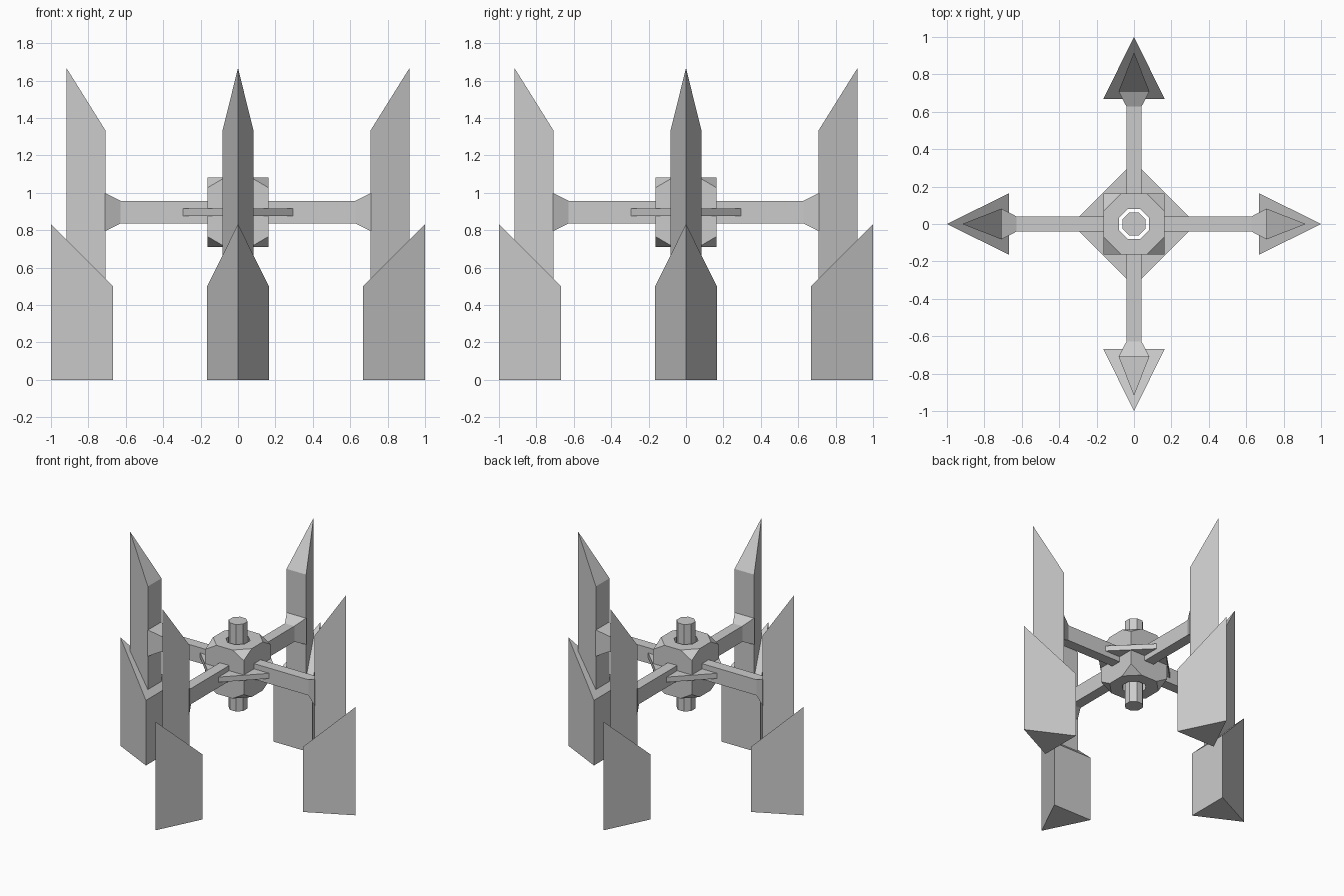
import bpy, bmesh
from math import cos, sin, pi
from mathutils import Matrix

if "Cube" in bpy.data.objects:
    bpy.data.objects.remove(bpy.data.objects["Cube"])

MID = 0.897  # height of the hub centre


def make(name, bm):
    bmesh.ops.recalc_face_normals(bm, faces=bm.faces[:])
    me = bpy.data.meshes.new(name)
    bm.to_mesh(me)
    bm.free()
    ob = bpy.data.objects.new(name, me)
    bpy.context.collection.objects.link(ob)
    return ob


def loft(name, rings, turn=0.0, closed=False):
    """Skin between rings of points; cap the ends or close the loop."""
    bm = bmesh.new()
    loops = [[bm.verts.new(p) for p in ring] for ring in rings]
    n = len(loops[0])
    pairs = list(zip(loops, loops[1:]))
    if closed:
        pairs.append((loops[-1], loops[0]))
    for a, b in pairs:
        for i in range(n):
            j = (i + 1) % n
            bm.faces.new((a[i], a[j], b[j], b[i]))
    if not closed:
        bm.faces.new(loops[0])
        bm.faces.new(loops[-1])
    bm.transform(Matrix.Rotation(turn, 4, 'Z'))
    return make(name, bm)


def blade(name, tip, base, half, z0, z_tip, z_base, turn):
    """Triangular fin, sharp edge outward, with a slanted top."""
    plan = [(tip, 0), (base, half), (base, -half)]
    tops = [z_tip, z_base, z_base]
    loft(name, [[(x, y, z0) for x, y in plan],
                [(x, y, z) for (x, y), z in zip(plan, tops)]], turn)


def rect(x, w, h):
    return [(x, -w, MID - h), (x, w, MID - h), (x, w, MID + h), (x, -w, MID + h)]


def octagon(r, z):
    return [(r * cos(pi / 8 + i * pi / 4), r * sin(pi / 8 + i * pi / 4), z) for i in range(8)]


# Four fins with their arms
for k, side in enumerate(("right", "back", "left", "front")):
    turn = k * pi / 2
    blade("lower_fin_" + side, 1.0, 0.667, 0.165, 0.0, 0.833, 0.5, turn)
    blade("upper_fin_" + side, 0.917, 0.708, 0.083, 0.5, 1.667, 1.333, turn)
    loft("arm_" + side, [rect(0.15, 0.04, 0.06), rect(0.627, 0.04, 0.06),
                         rect(0.71, 0.083, 0.102)], turn)

# Hub: square block with cut corners, bored through
S, C, H, T = 0.164, 0.068, 0.186, 0.13
bm = bmesh.new()


def eight(z):
    pts = [(S, -C), (S, C), (C, S), (-C, S), (-S, C), (-S, -C), (-C, -S), (C, -S)]
    return [bm.verts.new((x, y, MID + z)) for x, y in pts]


def bore(z):
    return [bm.verts.new(p) for p in octagon(0.086, MID + z)]


top, bot, hole_top, hole_bot = eight(H), eight(-H), bore(H), bore(-H)
hole_top, hole_bot = [[h[(i - 1) % 8] for i in range(8)] for h in (hole_top, hole_bot)]
corners = [[bm.verts.new((sx * S, sy * S, MID + z)) for sx, sy in
            ((1, 1), (-1, 1), (-1, -1), (1, -1))] for z in (T, -T)]
for i in range(8):
    j = (i + 1) % 8
    bm.faces.new((top[i], top[j], hole_top[j], hole_top[i]))
    bm.faces.new((bot[i], bot[j], hole_bot[j], hole_bot[i]))
    bm.faces.new((hole_top[i], hole_top[j], hole_bot[j], hole_bot[i]))
for k in range(4):
    a, b, c = 2 * k, 2 * k + 1, (2 * k + 2) % 8
    (u, v), (w, x) = [(row[k - 1], row[k]) for row in corners]
    bm.faces.new((top[b], top[c], v))
    bm.faces.new((bot[b], bot[c], x))
    bm.faces.new((u, top[a], top[b], v, x, bot[b], bot[a], w))
make("hub", bm)

# Thin plate bracing the arms at the hub
P, Q = 0.293, 0.04
plan = [(P, -Q), (P, Q), (Q, P), (-Q, P), (-P, Q), (-P, -Q), (-Q, -P), (Q, -P)]
plate_rings = []
for inner, z in ((False, -0.02), (False, 0.02), (True, 0.02), (True, -0.02)):
    f = octagon(0.1, 0)
    ring = [f[(i - 1) % 8][:2] for i in range(8)] if inner else plan
    plate_rings.append([(x, y, MID + z) for x, y in ring])
loft("brace_plate", plate_rings, closed=True)

# Loose core rod through the bore
loft("core_rod", [octagon(0.067, 0.56), octagon(0.067, 1.228)])
